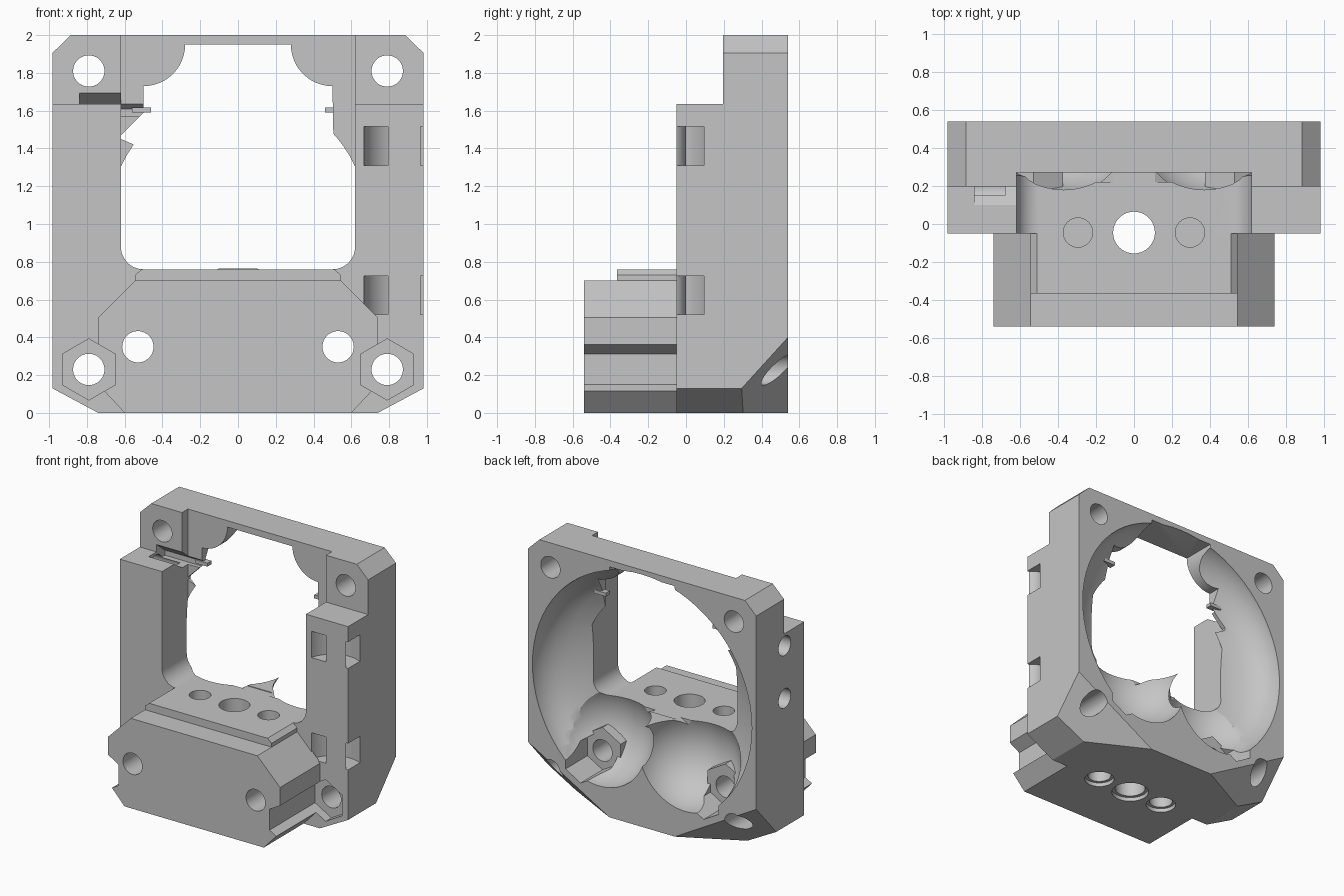
import bpy, bmesh
from math import sin, cos, pi, radians
from mathutils import Matrix

cube = bpy.data.objects.get("Cube")
if cube:
    bpy.data.objects.remove(cube, do_unlink=True)

grey = bpy.data.materials.new("light grey plastic")
grey.use_nodes = True
grey.diffuse_color = (0.56, 0.56, 0.56, 1)
grey.node_tree.nodes["Principled BSDF"].inputs["Base Color"].default_value = grey.diffuse_color


def finish(bm, name):
    bmesh.ops.recalc_face_normals(bm, faces=bm.faces)
    mesh = bpy.data.meshes.new(name)
    bm.to_mesh(mesh)
    bm.free()
    mesh.materials.append(grey)
    ob = bpy.data.objects.new(name, mesh)
    bpy.context.collection.objects.link(ob)
    return ob


PLACE = {"x": lambda a, b, t: (t, a, b),
         "y": lambda a, b, t: (a, t, b),
         "z": lambda a, b, t: (a, b, t)}


def prism(name, pts, lo, hi, axis="y"):
    """Extrude an outline along an axis; points use the other two axes in order."""
    bm = bmesh.new()
    ends = [[bm.verts.new(PLACE[axis](a, b, t)) for a, b in pts] for t in (lo, hi)]
    for ring in ends:
        bm.faces.new(ring)
    n = len(pts)
    for i in range(n):
        j = (i + 1) % n
        bm.faces.new((ends[0][i], ends[0][j], ends[1][j], ends[1][i]))
    return finish(bm, name)


def box(name, x0, x1, y0, y1, z0, z1):
    return prism(name, [(x0, z0), (x1, z0), (x1, z1), (x0, z1)], y0, y1)


def arc(cx, cy, r, a0, a1, n=12):
    steps = [radians(a0 + (a1 - a0) * i / n) for i in range(n + 1)]
    return [(cx + r * cos(a), cy + r * sin(a)) for a in steps]


def disc(cx, cy, r, n=40):
    return arc(cx, cy, r, 0, 360 - 360 / n, n - 1)


def hexagon(cx, cy, r):
    return arc(cx, cy, r, 30, 330, 5)


def mirrored(half):
    return half + [(-x, z) for x, z in reversed(half)]


def combine(target, tool, mode="DIFFERENCE"):
    mod = target.modifiers.new("shape", "BOOLEAN")
    mod.operation, mod.solver, mod.object = mode, "EXACT", tool
    bpy.ops.object.select_all(action="DESELECT")
    bpy.context.view_layer.objects.active = target
    target.select_set(True)
    bpy.ops.object.modifier_apply(modifier=mod.name)
    bpy.data.objects.remove(tool, do_unlink=True)


def lathe_y(name, profile, cz, n=72):
    """Closed solid of revolution about a y axis at height cz; profile is (radius, y)."""
    bm = bmesh.new()
    rings = [[bm.verts.new((r * cos(2 * pi * i / n), y, cz + r * sin(2 * pi * i / n)))
              for i in range(n)] for r, y in profile]
    for a, b in zip(rings, rings[1:]):
        for i in range(n):
            j = (i + 1) % n
            bm.faces.new((a[i], a[j], b[j], b[i]))
    bm.faces.new(rings[0])
    bm.faces.new(rings[-1])
    return finish(bm, name)


# Frame body with chamfered corners
body = prism("fan_mount_body", mirrored(
    [(0.74, 0), (0.983, 0.13), (0.983, 1.905), (0.885, 2)]), -0.05, 0.54)

# Slanted facets on the two lower back corners
bm = bmesh.new()
bm.from_mesh(body.data)
for s in (1, -1):
    bmesh.ops.triangulate(bm, faces=[f for f in bm.faces if len(f.verts) > 4])
    bmesh.ops.bisect_plane(bm, geom=bm.verts[:] + bm.edges[:] + bm.faces[:],
                           plane_co=(0.983 * s, 0.54, 0.4),
                           plane_no=(0.08 * s, 0.154, -0.14), clear_outer=True)
    bmesh.ops.holes_fill(bm, edges=[e for e in bm.edges if e.is_boundary])
bmesh.ops.recalc_face_normals(bm, faces=bm.faces)
bm.to_mesh(body.data)
bm.free()

# Set-back of the upper front
combine(body, box("upper_step", -1.1, 1.1, -0.2, 0.197, 1.635, 2.1))

# Curved tie slots running from the front to the side
for z in (1.31, 0.52):
    ring = arc(0.88, -0.1, 0.22, 0, 180, 20) + arc(0.88, -0.1, 0.1, 180, 0, 20)
    combine(body, prism("tie_slot", ring, z, z + 0.205, "z"))

# Front block and its raised lip
combine(body, prism("front_block", mirrored(
    [(0.6, 0), (0.74, 0.15), (0.74, 0.505), (0.545, 0.7)]), -0.54, -0.04), "UNION")
combine(body, prism("block_lip", mirrored(
    [(0.545, 0.6), (0.545, 0.73), (0.51, 0.76)]), -0.365, -0.04), "UNION")

# Front slot with rounded lower corners
combine(body, prism("slot", mirrored(
    arc(0.5, 0.88, 0.12, -90, 0) + [(0.62, 2.2)]), -0.1, 0.27))

# Round bowl at the back, keeping a ridge between the two lower lobes
bowl = lathe_y("bowl", [(0.945, 0.6), (0.945, 0.52), (0.92, 0.44), (0.87, 0.37), (0.79, 0.315),
                        (0.67, 0.265), (0.55, 0.23), (0.4, 0.22)], 1.02)
combine(bowl, prism("ridge", mirrored(
    [(0.8, -0.1), (0.64, 0.33), (0.37, 0.62), (0.1, 0.765)]), 0, 1))
combine(body, bowl)
for s in (1, -1):
    bm = bmesh.new()
    bmesh.ops.create_uvsphere(bm, u_segments=48, v_segments=32, radius=1)
    bmesh.ops.transform(bm, verts=bm.verts, matrix=Matrix.Translation((0.37 * s, 0.545, 0.62))
                        @ Matrix.Diagonal((0.4, 0.39, 0.4, 1)))
    combine(body, finish(bm, "lobe"))

# Opening through the upper wall, one side notched for a cable
corner = arc(0.5, 1.95, 0.22, 270, 180)
right = [(0.61, 0.9), (0.61, 1.3), (0.505, 1.46)] + corner
left = [(-0.61, 0.9), (-0.615, 1.29), (-0.55, 1.42), (-0.62, 1.45), (-0.62, 1.47),
        (-0.5, 1.59)] + [(-x, z) for x, z in corner]
combine(body, prism("opening", right + left[::-1], 0.2, 0.6))
combine(body, prism("cable_channel", [(0.1, 1.635), (0.1, 1.77), (0.2, 1.69), (0.3, 1.61),
                                      (0.3, 1.57), (0.2, 1.57)], -0.84, -0.49, "x"))
for s in (1, -1):
    x0, x1 = sorted((0.46 * s, 0.56 * s))
    combine(body, box("small_tab", x0, x1, 0.28, 0.33, 1.59, 1.617), "UNION")

# Screw bosses with nut seats in the bowl, front nut pockets and screw holes
for s in (1, -1):
    combine(body, prism("screw_boss", hexagon(0.53 * s, 0.35, 0.18), 0.05, 0.27), "UNION")
    combine(body, prism("nut_seat", hexagon(0.53 * s, 0.35, 0.15), 0.27, 0.6))
    combine(body, prism("nut_pocket", hexagon(0.79 * s, 0.23, 0.162), -0.7, 0.02))
    for x, z in ((0.53, 0.35), (0.79, 0.23), (0.79, 1.81)):
        combine(body, prism("screw_hole", disc(x * s, z, 0.083), -0.8, 0.8))

# Vertical holes through the block, widened underneath
combine(body, prism("centre_hole", disc(0, -0.045, 0.11), -0.1, 0.9, "z"))
combine(body, prism("centre_recess", disc(0, -0.045, 0.135), -0.1, 0.03, "z"))
for s in (1, -1):
    combine(body, prism("rod_hole_top", disc(0.295 * s, -0.045, 0.077), 0.4, 0.9, "z"))
    combine(body, prism("rod_hole_bottom", disc(0.295 * s, -0.045, 0.085), -0.1, 0.36, "z"))
    combine(body, prism("rod_recess", disc(0.295 * s, -0.045, 0.108), -0.1, 0.03, "z"))

# Two blind round holes in one side wall
for z in (1.54, 1.13):
    combine(body, prism("side_hole", disc(0.19, z, 0.075, 32), -1.1, -0.68, "x"))

bpy.ops.object.select_all(action="DESELECT")
body.select_set(True)
bpy.context.view_layer.objects.active = body
bpy.ops.object.shade_smooth_by_angle(angle=radians(28))
